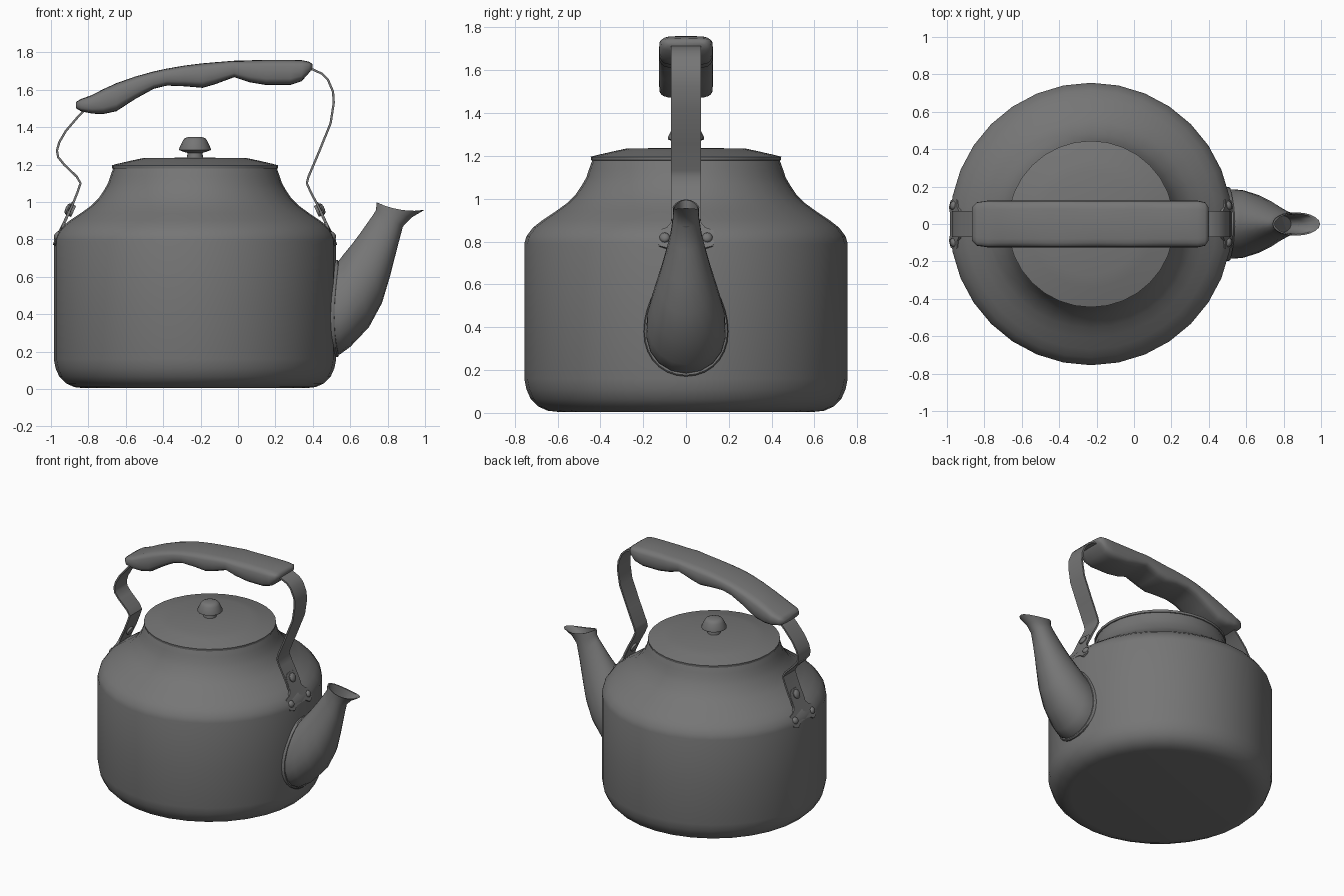
import bpy, bmesh, math
from mathutils import Vector

CX = -0.23  # centre line of the round body

steel = bpy.data.materials.new("dark grey metal")
steel.diffuse_color = (0.18, 0.18, 0.18, 1)


def finish(name, bm, angle=40):
    bmesh.ops.remove_doubles(bm, verts=bm.verts, dist=0.0002)
    bmesh.ops.recalc_face_normals(bm, faces=bm.faces)
    me = bpy.data.meshes.new(name)
    bm.to_mesh(me)
    bm.free()
    me.materials.append(steel)
    ob = bpy.data.objects.new(name, me)
    bpy.context.collection.objects.link(ob)
    bpy.ops.object.select_all(action='DESELECT')
    ob.select_set(True)
    bpy.context.view_layer.objects.active = ob
    bpy.ops.object.shade_smooth_by_angle(angle=math.radians(angle))
    return ob


def loft(name, rings, cap=True, angle=40):
    """Skin a list of equal-length point rings."""
    bm = bmesh.new()
    vs = [[bm.verts.new(p) for p in r] for r in rings]
    n = len(rings[0])
    for a, b in zip(vs, vs[1:]):
        for i in range(n):
            j = (i + 1) % n
            bm.faces.new((a[i], a[j], b[j], b[i]))
    if cap:
        bm.faces.new(vs[0])
        bm.faces.new(vs[-1])
    return finish(name, bm, angle)


def lathe(name, profile, segs=32):
    """Revolve (radius, z) points about the body axis."""
    rings = [[(CX + r * math.cos(2 * math.pi * i / segs),
               r * math.sin(2 * math.pi * i / segs), z) for i in range(segs)]
             for r, z in profile]
    return loft(name, rings, cap=False)


# Body, lid and knob
lathe("body", [(0, 0.005), (0.60, 0.005), (0.645, 0.01), (0.69, 0.03), (0.725, 0.065),
               (0.745, 0.11), (0.755, 0.16), (0.755, 0.45), (0.755, 0.79), (0.745, 0.825),
               (0.715, 0.865), (0.67, 0.90), (0.61, 0.94), (0.555, 0.98), (0.515, 1.02),
               (0.485, 1.065), (0.465, 1.10), (0.452, 1.14), (0.438, 1.178), (0, 1.178)])
lathe("lid", [(0, 1.175), (0.425, 1.175), (0.443, 1.18), (0.445, 1.196), (0.41, 1.205),
              (0.34, 1.221), (0.275, 1.235), (0, 1.237)])
lathe("lid_knob", [(0, 1.225), (0.045, 1.225), (0.04, 1.262), (0.06, 1.268), (0.085, 1.277),
                   (0.085, 1.285), (0.066, 1.325), (0.057, 1.339), (0.04, 1.346), (0, 1.348)], 16)


# Spout: each station is upper edge (x, z), lower edge (x, z), half width
def spout_ring(t, b, w, dip=0.0, egg=0.2, n=20):
    c = [(t[k] + b[k]) / 2 for k in (0, 1)]
    h = [(t[k] - b[k]) / 2 for k in (0, 1)]
    ring = []
    for i in range(n):
        a = 2 * math.pi * i / n
        ring.append((c[0] + h[0] * math.cos(a),
                     w * math.sin(a) * (1 - egg * math.cos(a)),
                     c[1] + h[1] * math.cos(a) - dip * math.sin(a) ** 2))
    return ring


stations = [((0.48, 0.67), (0.48, 0.18), 0.183), ((0.535, 0.68), (0.545, 0.185), 0.183),
            ((0.565, 0.72), (0.60, 0.225), 0.178), ((0.61, 0.775), (0.70, 0.33), 0.152),
            ((0.655, 0.835), (0.77, 0.46), 0.122), ((0.69, 0.885), (0.812, 0.60), 0.096),
            ((0.722, 0.93), (0.853, 0.76), 0.072), ((0.738, 0.957), (0.882, 0.87), 0.061)]
rings = [spout_ring(*s) for s in stations]
rings += [spout_ring((0.740, 0.985), (0.93, 0.918), 0.06, 0.008, 0),
          spout_ring((0.742, 0.997), (0.995, 0.956), 0.062, 0.018, 0),
          spout_ring((0.752, 0.994), (0.980, 0.956), 0.055, 0.018, 0),
          spout_ring((0.752, 0.965), (0.90, 0.90), 0.050, 0, 0),
          spout_ring((0.745, 0.925), (0.84, 0.79), 0.045, 0, 0)]
loft("spout", rings, angle=50)


# Flange wrapped on the body around the spout base
def flange_ring(scale, off):
    pts = []
    for _, y, z in spout_ring((0, 0.69), (0, 0.17), 0.194 * scale, n=32):
        z = 0.43 + (z - 0.43) * scale
        pts.append((CX + math.sqrt((0.755 + off) ** 2 - y * y), y, z))
    return pts


loft("spout_flange", [flange_ring(1, -0.02), flange_ring(1, 0.008),
                      flange_ring(0.975, 0.014), flange_ring(0.9, 0.012)], cap=False)


# Thin metal straps that carry the grip
def strap(name, path, half=0.07, th=0.006):
    rings = []
    for i, p in enumerate(path):
        d = Vector(path[min(i + 1, len(path) - 1)]) - Vector(path[max(i - 1, 0)])
        d.normalize()
        nx, nz = -d.y * th, d.x * th
        rings.append([(p[0] + nx, -half, p[1] + nz), (p[0] + nx, half, p[1] + nz),
                      (p[0] - nx, half, p[1] - nz), (p[0] - nx, -half, p[1] - nz)])
    loft(name, rings)


strap("front_strap", [(0.465, 0.90), (0.425, 0.985), (0.39, 1.05), (0.368, 1.10), (0.377, 1.135),
                      (0.43, 1.26), (0.495, 1.42), (0.512, 1.53), (0.508, 1.59), (0.48, 1.655),
                      (0.45, 1.685), (0.40, 1.708), (0.33, 1.71)])
strap("rear_strap", [(-0.925, 0.90), (-0.885, 0.985), (-0.855, 1.06), (-0.842, 1.10),
                     (-0.862, 1.135), (-0.93, 1.20), (-0.962, 1.24), (-0.968, 1.275),
                     (-0.955, 1.32), (-0.92, 1.38), (-0.86, 1.45), (-0.82, 1.49), (-0.75, 1.525)])

# Grip with finger grooves: x, top z, bottom z, half width
grip = [(-0.865, 1.535, 1.50, 0.09), (-0.84, 1.55, 1.485, 0.116), (-0.78, 1.572, 1.472, 0.125),
        (-0.72, 1.603, 1.47, 0.125), (-0.65, 1.635, 1.485, 0.125), (-0.55, 1.67, 1.55, 0.125),
        (-0.45, 1.698, 1.605, 0.125), (-0.38, 1.713, 1.622, 0.125), (-0.28, 1.73, 1.618, 0.125),
        (-0.19, 1.741, 1.61, 0.125), (-0.12, 1.747, 1.63, 0.125), (-0.02, 1.755, 1.667, 0.125),
        (0.06, 1.757, 1.64, 0.125), (0.15, 1.76, 1.625, 0.125), (0.28, 1.76, 1.625, 0.125),
        (0.34, 1.758, 1.645, 0.125), (0.38, 1.75, 1.69, 0.116), (0.397, 1.738, 1.712, 0.09)]


def power(v, e):
    return math.copysign(abs(v) ** e, v)


rings = []
for x, t, b, w in grip:
    angs = [2 * math.pi * i / 20 for i in range(20)]
    rings.append([(x, w * power(math.cos(a), 0.4),
                   (t + b) / 2 + (t - b) / 2 * power(math.sin(a), 0.6)) for a in angs])
loft("grip", rings, angle=60)

# Brackets with rivets; the plate leans in and follows the body's curve
half = [(0.0, 0.03), (0.05, 0.025), (0.09, 0.0), (0.125, 0.01), (0.138, 0.05), (0.128, 0.09),
        (0.09, 0.105), (0.066, 0.135), (0.062, 0.20), (0.055, 0.235), (0.035, 0.25), (0.0, 0.253)]
outline = half + [(-y, s) for y, s in half[-2:0:-1]]
lean = Vector((-0.1, 0, 0.215)).normalized()
out = Vector((lean.z, 0, -lean.x))


def place(y, s, off, side):
    p = Vector((0.528 - 0.7 * y * y, y, 0.768)) + lean * s + out * off
    if side < 0:
        p.x = 2 * CX - p.x
    return p


for side, label in ((1, "front"), (-1, "rear")):
    loft(label + "_bracket", [[place(y, s, o, side) for y, s in outline]
                              for o in (-0.007, 0.008)], angle=30)
    for k, (ry, rs, rr) in enumerate([(-0.1, 0.052, 0.024), (0.1, 0.052, 0.024), (0, 0.21, 0.032)]):
        dome = [(1, -0.022), (1, 0.012), (0.75, 0.02), (0.3, 0.024)]
        loft(f"{label}_rivet_{k + 1}",
             [[place(ry + rr * f * math.cos(a * math.pi / 6), rs + rr * f * math.sin(a * math.pi / 6), o, side)
               for a in range(12)] for f, o in dome])
